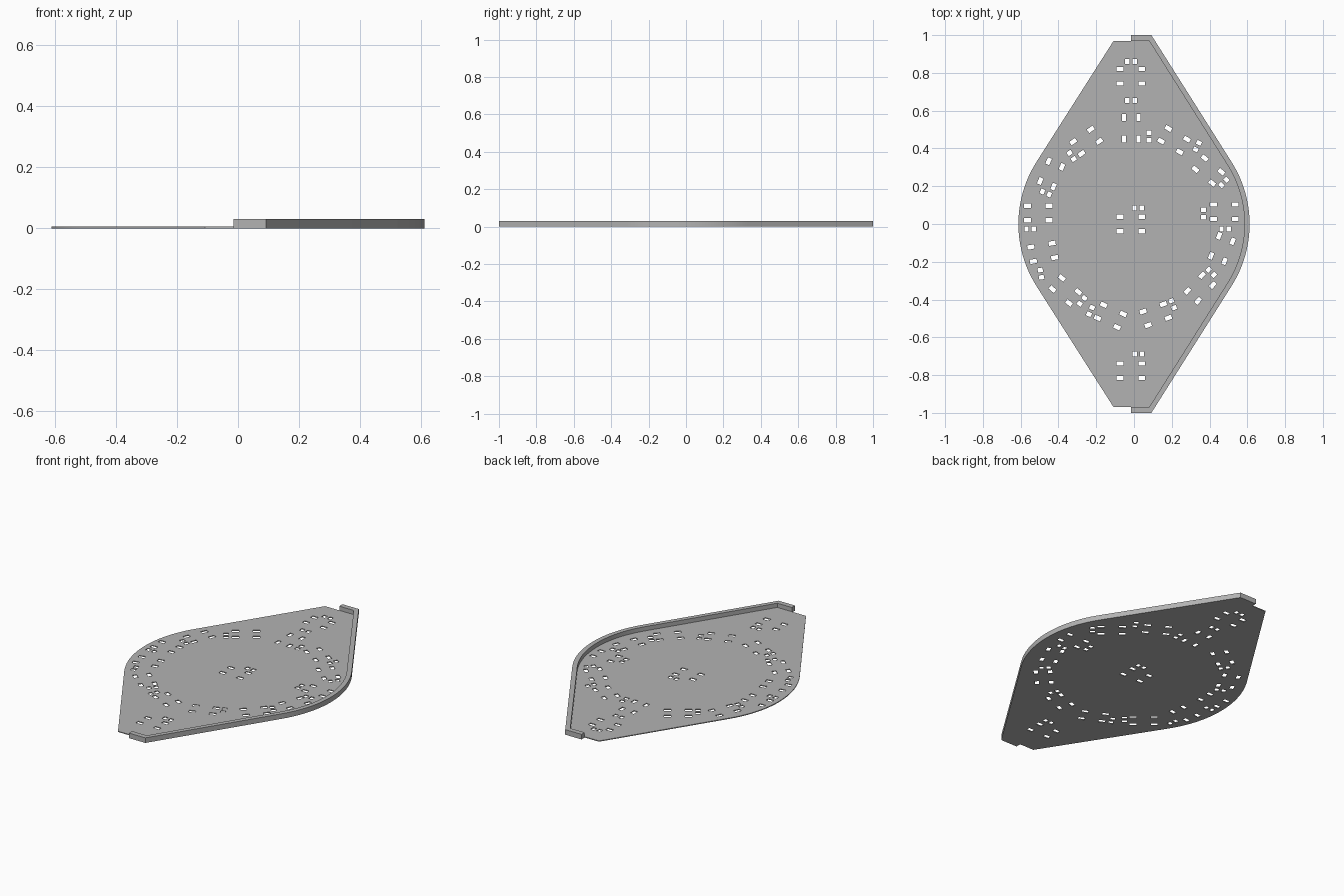
import bpy
import math

if "Cube" in bpy.data.objects:
    bpy.data.objects.remove(bpy.data.objects["Cube"])

PLATE_T, RIM_H = 0.005, 0.03
TANGENT = math.radians(32.3)      # where the side arcs meet the straight flanks

grey = bpy.data.materials.new("light_grey")
grey.diffuse_color = (0.45, 0.45, 0.45, 1)
grey.use_nodes = True
grey.node_tree.nodes["Principled BSDF"].inputs["Base Color"].default_value = grey.diffuse_color


def arc(r, a0, a1, n=28):
    return [(r * math.cos(a0 + (a1 - a0) * i / n), r * math.sin(a0 + (a1 - a0) * i / n))
            for i in range(n + 1)]


def rect(cx, cy, w, h, ang):
    c, s = math.cos(ang), math.sin(ang)
    return [(cx + x * c - y * s, cy + x * s + y * c)
            for x, y in ((-w/2, -h/2), (w/2, -h/2), (w/2, h/2), (-w/2, h/2))]


def slab(name, loops, height):
    """Extrude filled outlines (inner loops become holes) from z = 0 to height."""
    cu = bpy.data.curves.new(name, 'CURVE')
    cu.dimensions, cu.fill_mode, cu.extrude = '2D', 'BOTH', height / 2
    for loop in loops:
        sp = cu.splines.new('POLY')
        sp.points.add(len(loop) - 1)
        for p, (x, y) in zip(sp.points, loop):
            p.co = (x, y, 0, 1)
        sp.use_cyclic_u = True
    tmp = bpy.data.objects.new(name + "_outline", cu)
    bpy.context.collection.objects.link(tmp)
    deps = bpy.context.evaluated_depsgraph_get()
    mesh = bpy.data.meshes.new_from_object(tmp.evaluated_get(deps))
    bpy.data.objects.remove(tmp)
    for v in mesh.vertices:
        v.co.z += height / 2
    mesh.materials.clear()
    mesh.materials.append(grey)
    ob = bpy.data.objects.new(name, mesh)
    bpy.context.collection.objects.link(ob)
    bpy.ops.object.select_all(action='DESELECT')
    ob.select_set(True)
    bpy.context.view_layer.objects.active = ob
    bpy.ops.object.shade_smooth_by_angle(angle=math.radians(30))
    return ob


# Four-slot footprints: centre x, centre y, turn in degrees
footprints = [
    (-.016, .782, 0), (-.016, 0, 0), (-.016, -.777, 0), (-.0145, .507, 90),
    (.212, .444, -30), (.394, .283, -39.5), (.479, .065, 0), (.465, -.13, 68),
    (.35, -.339, 47), (.115, -.48, 20), (-.125, -.487, -25), (-.363, -.352, -40),
    (-.483, -.15, 10), (-.508, .058, 0), (-.439, .265, 67), (-.253, .437, 35)]
# Twin slots beside the footprints
twins = [
    (-.016, .86, 0), (-.016, .653, 0), (.022, .085, 0), (.023, -.688, 0),
    (.08, .463, 90), (.335, .412, 63), (.476, .22, 47), (.367, .056, 90),
    (.483, -.027, 0), (.409, -.256, -45), (.205, -.425, -68), (-.23, -.46, 65),
    (-.275, -.407, 50), (-.493, -.263, 100), (-.55, -.027, 0),
    (-.467, .164, -23), (-.33, .36, -55)]

holes = []
for cx, cy, deg in footprints:
    a = math.radians(deg)
    holes += [rect(x, y, .037, .023, a) for x, y in rect(cx, cy, .114, .077, a)]
for cx, cy, deg in twins:
    a = math.radians(deg)
    dx, dy = .0195 * math.cos(a), .0195 * math.sin(a)
    holes += [rect(cx + k * dx, cy + k * dy, .023, .027, a) for k in (-1, 1)]

# Thin perforated plate
right_arc = arc(.585, -TANGENT, TANGENT)
left_arc = arc(.612, math.pi - TANGENT, math.pi + TANGENT)
plate = [(.08, -.97)] + right_arc + [(.08, .97), (-.108, .97)] + left_arc + [(-.108, -.97)]
slab("perforated_plate", [plate] + holes, PLATE_T)

# Raised rim wrapping the right side
rim = ([(-.015, -1), (.092, -1)] + arc(.612, -TANGENT, TANGENT) + [(.092, 1), (-.015, 1),
       (-.015, .97), (.08, .97)] + right_arc[::-1] + [(.08, -.97), (-.015, -.97)])
slab("side_rim", [rim], RIM_H)
